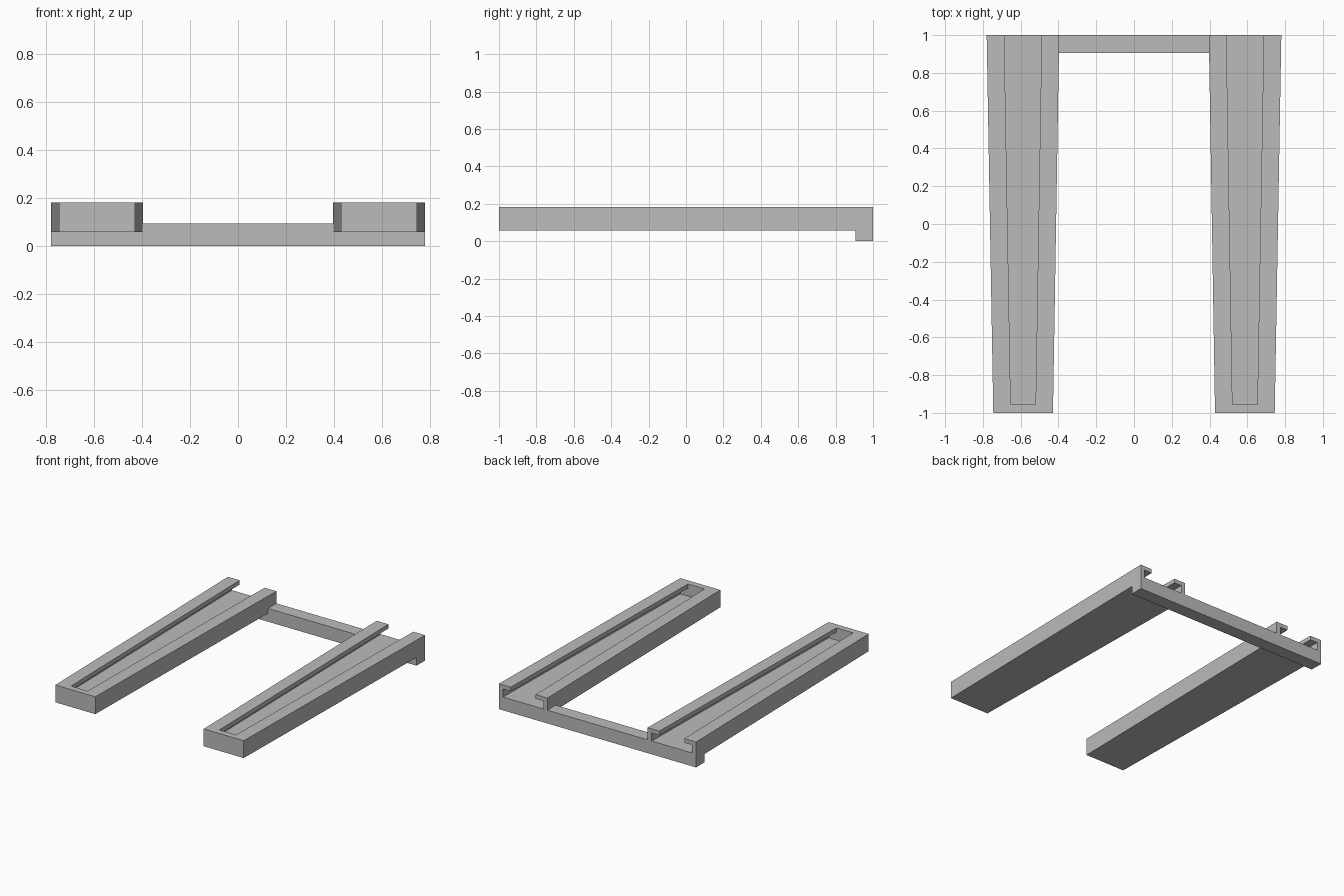
import bpy, bmesh

cube = bpy.data.objects.get("Cube")
if cube:
    bpy.data.objects.remove(cube, do_unlink=True)

grey = bpy.data.materials.new("plain grey")
grey.use_nodes = True
colour = (0.5, 0.5, 0.5, 1)
grey.diffuse_color = colour
grey.node_tree.nodes["Principled BSDF"].inputs["Base Color"].default_value = colour

BOTTOM, FLOOR, LIP, TOP = 0.058, 0.095, 0.152, 0.182
FRONT, BACK = -1.0, 1.0


def inner(y):
    """Inner side of a rail at depth y."""
    return 0.4125 - 0.0165 * y


def outer(y):
    """Outer side of a rail at depth y."""
    return 0.7625 + 0.0175 * y


def prism(name, y0, y1, section):
    """Solid between two depths; section(y) gives the (x, z) outline."""
    bm = bmesh.new()
    ends = [[bm.verts.new((x, y, z)) for x, z in section(y)] for y in (y0, y1)]
    a, b = ends
    bm.faces.new(a)
    bm.faces.new(b[::-1])
    for i in range(len(a)):
        j = (i + 1) % len(a)
        bm.faces.new((a[i], b[i], b[j], a[j]))
    bmesh.ops.recalc_face_normals(bm, faces=bm.faces)
    mesh = bpy.data.meshes.new(name)
    bm.to_mesh(mesh)
    bm.free()
    mesh.materials.append(grey)
    obj = bpy.data.objects.new(name, mesh)
    bpy.context.collection.objects.link(obj)
    return obj


def combine(target, tool, operation):
    """Apply a boolean and discard the tool."""
    mod = target.modifiers.new(operation, "BOOLEAN")
    mod.operation, mod.object, mod.solver = operation, tool, "EXACT"
    bpy.context.view_layer.objects.active = target
    bpy.ops.object.modifier_apply(modifier=mod.name)
    bpy.data.objects.remove(tool, do_unlink=True)


def box_section(left, right, z0, z1):
    return [(left, z0), (right, z0), (right, z1), (left, z1)]


def slot_section(y, s):
    """T-shaped channel: wide below the lips, narrow between them."""
    wall, lip = 0.033, 0.093
    a, b = inner(y), outer(y)
    pts = [(a + wall, FLOOR), (b - wall, FLOOR), (b - wall, LIP), (b - lip, LIP),
           (b - lip, TOP + 0.1), (a + lip, TOP + 0.1), (a + lip, LIP), (a + wall, LIP)]
    return [(s * x, z) for x, z in pts]


# Rear crossbar that joins the two rails
frame = prism("rail_frame", 0.905, BACK,
              lambda y: box_section(-outer(y), outer(y), 0, FLOOR))

# Tapered rails, then the channel cut in each, open at the back
for s in (-1, 1):
    rail = prism("rail", FRONT, BACK,
                 lambda y: box_section(s * inner(y), s * outer(y), BOTTOM, TOP))
    combine(frame, rail, "UNION")
for s in (-1, 1):
    slot = prism("slot_cutter", -0.955, BACK + 0.1, lambda y: slot_section(y, s))
    combine(frame, slot, "DIFFERENCE")
